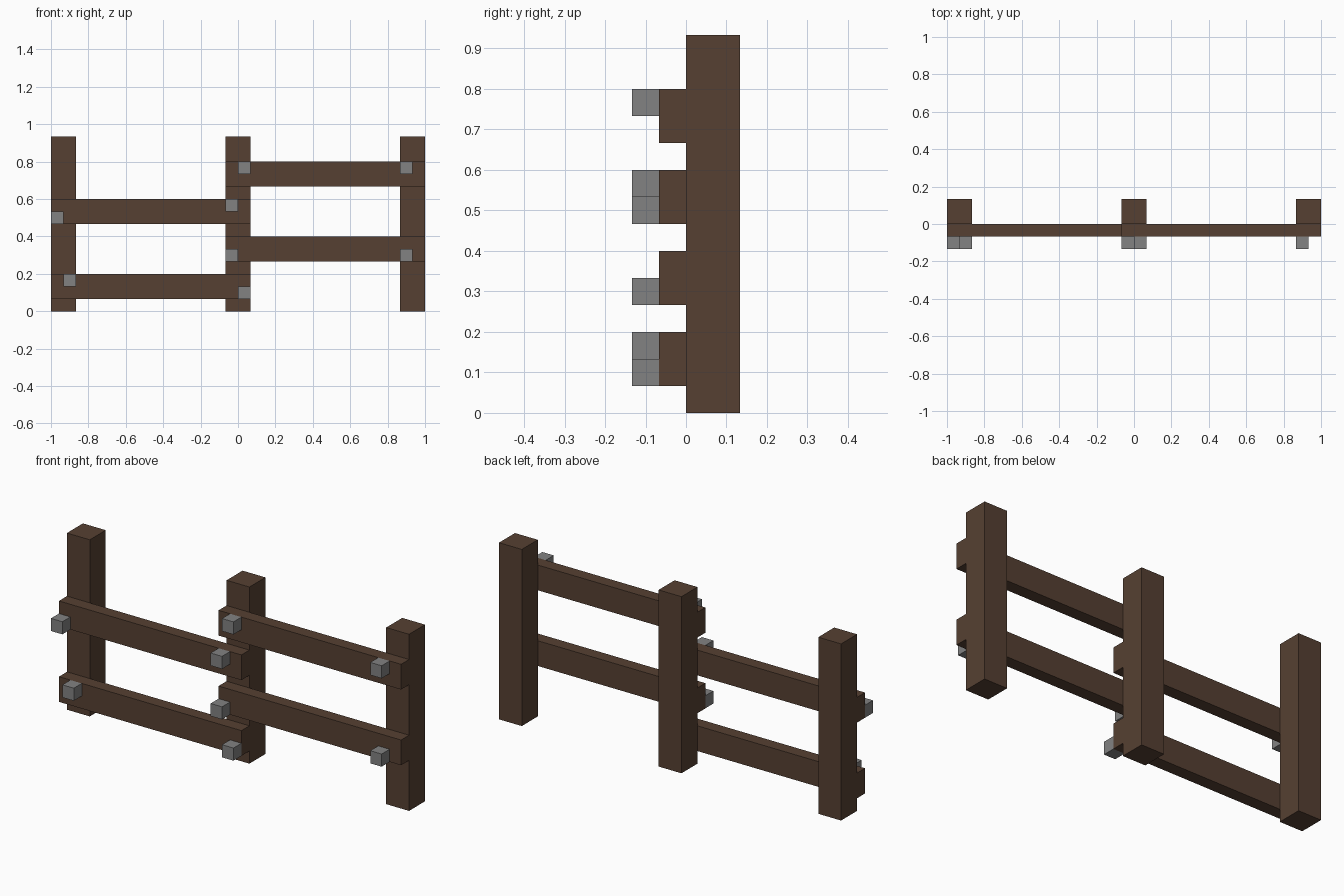
import bpy

U = 1 / 15  # grid unit: one nail width

if "Cube" in bpy.data.objects:
    bpy.data.objects.remove(bpy.data.objects["Cube"], do_unlink=True)


def material(name, rgb):
    mat = bpy.data.materials.new(name)
    mat.use_nodes = True
    mat.diffuse_color = (*rgb, 1)
    bsdf = mat.node_tree.nodes["Principled BSDF"]
    bsdf.inputs["Base Color"].default_value = (*rgb, 1)
    bsdf.inputs["Roughness"].default_value = 0.9
    return mat


def box(name, low, high, mat):
    """Box between two corners given in grid units."""
    centre = [(a + b) / 2 * U for a, b in zip(low, high)]
    bpy.ops.mesh.primitive_cube_add(size=1, location=centre)
    obj = bpy.context.object
    obj.name = name
    obj.scale = [(b - a) * U for a, b in zip(low, high)]
    bpy.ops.object.transform_apply(location=False, rotation=False, scale=True)
    obj.data.materials.append(mat)
    return obj


wood = material("dark brown wood", (0.093, 0.051, 0.032))
iron = material("grey iron", (0.223, 0.223, 0.223))

# Three square posts
for side, x in (("right", -15), ("middle", -1), ("left", 13)):
    box(f"{side}_post", (x, 0, 0), (x + 2, 2, 14), wood)

# Two staggered rails per bay, overlapping on the middle post
rails = (
    ("right_lower_rail", -15, 1),
    ("right_upper_rail", -15, 7),
    ("left_lower_rail", -1, 4),
    ("left_upper_rail", -1, 10),
)
for name, x, z in rails:
    box(name, (x, -1, z), (x + 16, 0, z + 2), wood)

# Square nail heads, two per rail: (rail, x, z)
nails = (
    ("right_lower", -14, 2), ("right_lower", 0, 1),
    ("right_upper", -15, 7), ("right_upper", -1, 8),
    ("left_lower", -1, 4), ("left_lower", 13, 4),
    ("left_upper", 0, 11), ("left_upper", 13, 11),
)
for i, (rail, x, z) in enumerate(nails):
    end = ("outer", "inner")[i % 2] if rail.startswith("right") else ("inner", "outer")[i % 2]
    box(f"{rail}_{end}_nail", (x, -2, z), (x + 1, -1, z + 1), iron)
